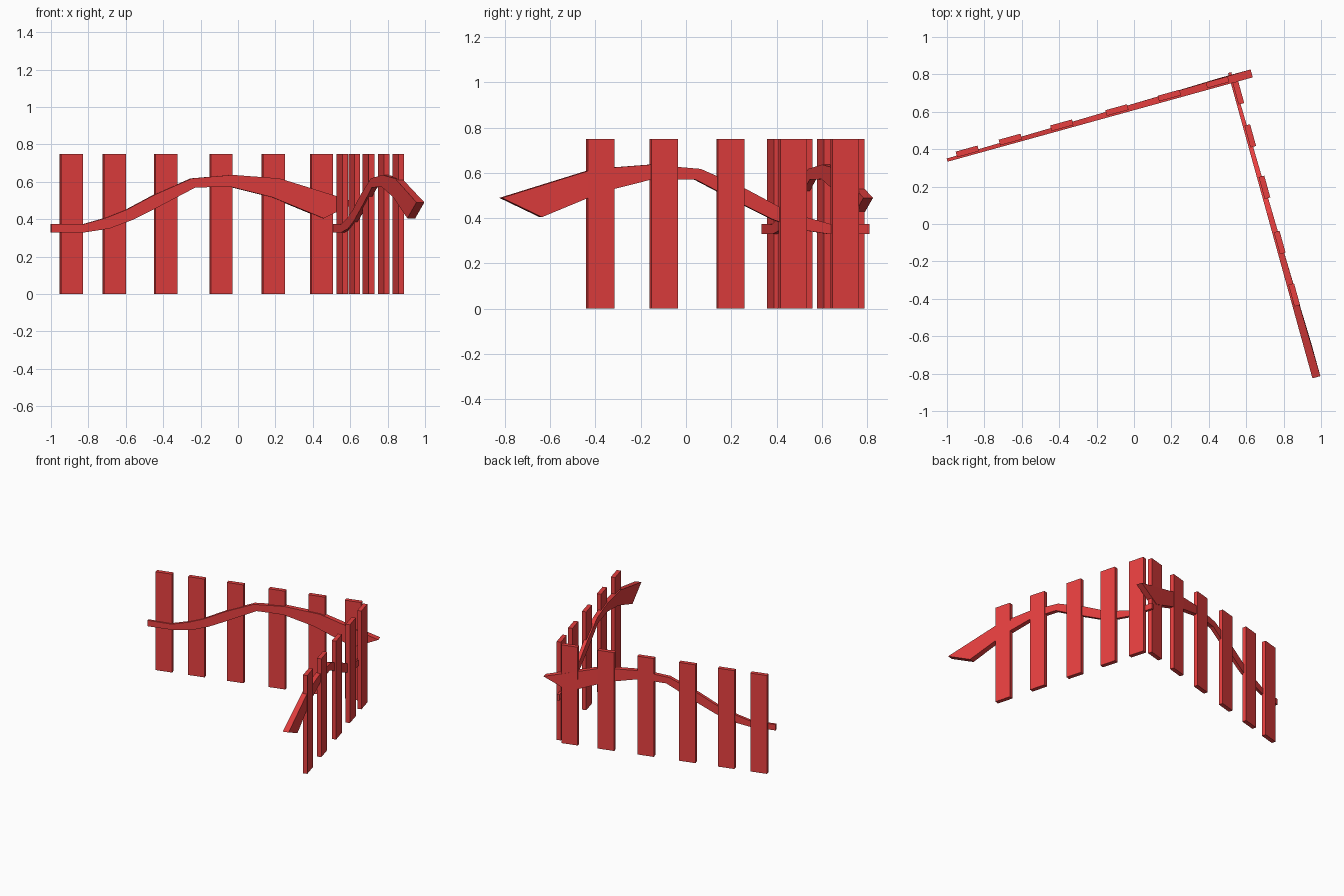
import bpy, bmesh
from math import radians, cos
from mathutils import Matrix, Vector

if "Cube" in bpy.data.objects:
    bpy.data.objects.remove(bpy.data.objects["Cube"])

ANGLE = radians(15.45)
RED = bpy.data.materials.new("red_paint")
RED.diffuse_color = (0.8, 0.05, 0.05, 1)
RED.use_nodes = True
RED.node_tree.nodes["Principled BSDF"].inputs["Base Color"].default_value = RED.diffuse_color

# Panel frame: x along the fence, y towards its back, z up
PANEL_A = Matrix.Translation((-0.997, 0.333, 0)) @ Matrix.Rotation(ANGLE, 4, 'Z')
PANEL_B = (Matrix.Translation((0.17, -0.19, 0))
           @ Matrix.Rotation(radians(-90), 4, 'Z') @ PANEL_A)


def along(x):
    """Distance along the panel for a front-view x reading."""
    return (x + 1) / cos(ANGLE)


def finish(name, bm, matrix):
    bmesh.ops.recalc_face_normals(bm, faces=bm.faces)
    mesh = bpy.data.meshes.new(name)
    bm.to_mesh(mesh)
    bm.free()
    mesh.materials.append(RED)
    obj = bpy.data.objects.new(name, mesh)
    obj.matrix_world = matrix
    bpy.context.collection.objects.link(obj)


def picket(name, x, matrix):
    bm = bmesh.new()
    size = Matrix.Diagonal((0.121, 0.031, 0.75, 1))
    place = Matrix.Translation((along(x), 0.025, 0.375))
    bmesh.ops.create_cube(bm, size=1, matrix=place @ size)
    finish(name, bm, matrix)


# Wavy rail outline: top and bottom edges, widening to a slanted end
TOP = [(-1, .375), (-.83, .373), (-.71, .407), (-.6, .45), (-.45, .53),
       (-.25, .618), (-.03, .637), (.22, .618), (.632, .49)]
BOTTOM = [(-1, .33), (-.82, .33), (-.69, .35), (-.57, .395), (-.42, .47),
          (-.23, .57), (-.04, .573), (.18, .518), (.455, .405)]


def rail(name, matrix):
    bm = bmesh.new()
    rings = []
    for i, (t, b) in enumerate(zip(TOP, BOTTOM)):
        depth = 0.0175 + 0.0265 * (t[0] + 1) / 1.632
        corners = [(b, 0), (b, depth), (t, depth), (t, 0)]
        rings.append([bm.verts.new((along(p[0]), y, p[1])) for p, y in corners])
    for r, s in zip(rings, rings[1:]):
        for k in range(4):
            n = (k + 1) % 4
            bm.faces.new((r[k], r[n], s[n], s[k]))
    bm.faces.new(rings[0])
    bm.faces.new(rings[-1])
    finish(name, bm, matrix)


# Two panels at a right angle; the second has lost its last picket
PICKETS = [-.8875, -.6575, -.3825, -.0875, .1925, .45]
for label, matrix, count in (("back", PANEL_A, 6), ("side", PANEL_B, 5)):
    rail(f"{label}_rail", matrix)
    for i, x in enumerate(PICKETS[:count]):
        picket(f"{label}_picket_{i + 1}", x, matrix)
